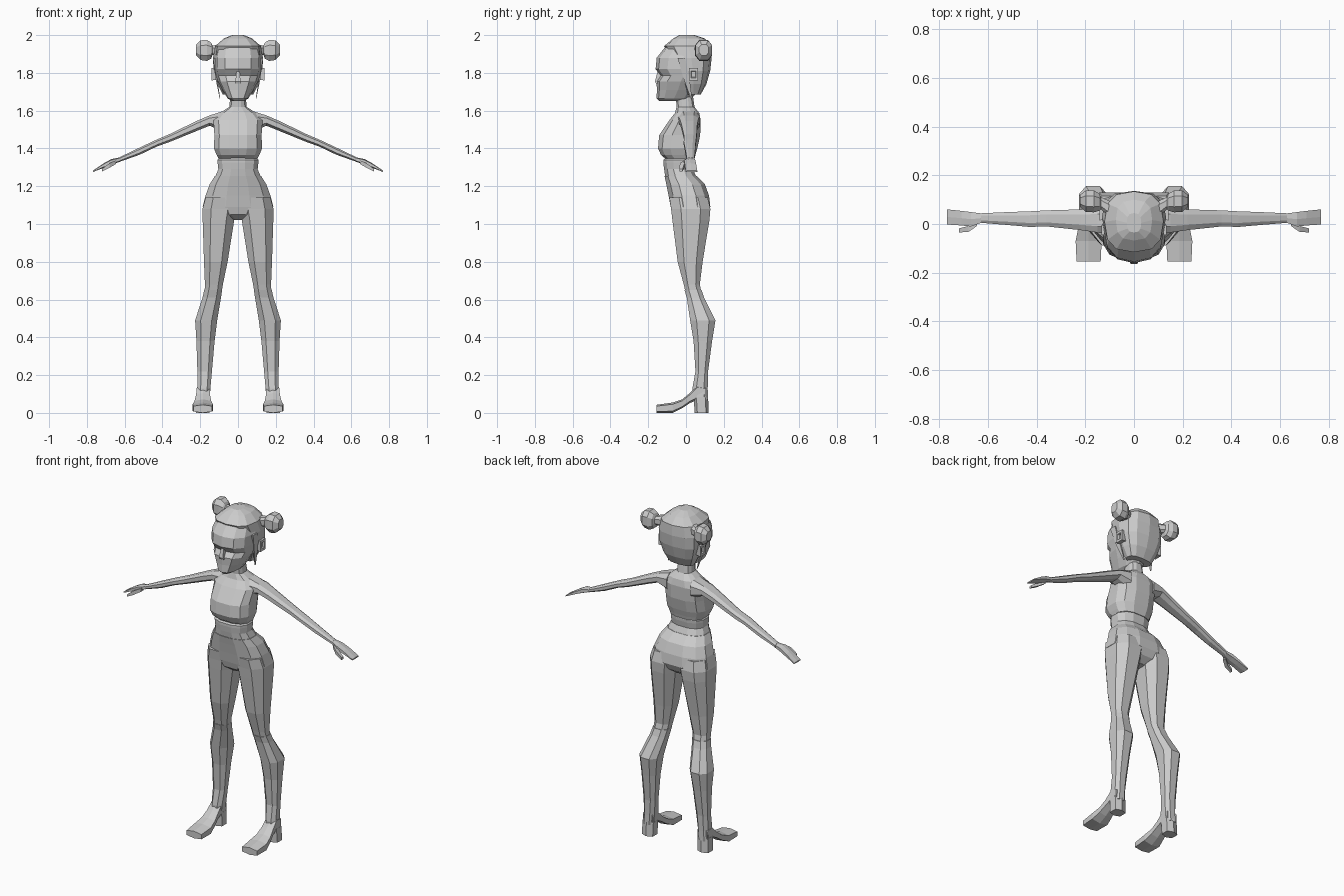
import bpy, bmesh, math


def loft(name, axis, rings, n=8, power=0.8, phase=0.5, mirror=False):
    """Skin n-sided sections. ring = (position on axis, a0, a1, b0, b1)."""
    unit = []
    for i in range(n):
        t = 2 * math.pi * (i + phase) / n
        c, s = math.cos(t), math.sin(t)
        unit.append((math.copysign(abs(c) ** power, c) if abs(c) > 1e-6 else 0,
                     math.copysign(abs(s) ** power, s) if abs(s) > 1e-6 else 0))
    ma, mb = max(u for u, v in unit), max(v for u, v in unit)
    bm = bmesh.new()
    loops = []
    for p, a0, a1, b0, b1 in rings:
        loop = []
        for u, v in unit:
            a = (a0 + a1) / 2 + u / ma * (a1 - a0) / 2
            b = (b0 + b1) / 2 + v / mb * (b1 - b0) / 2
            co = {'X': (p, a, b), 'Y': (a, p, b), 'Z': (a, b, p)}[axis]
            loop.append(bm.verts.new(co))
        loops.append(loop)
    for l0, l1 in zip(loops, loops[1:]):
        for i in range(n):
            j = (i + 1) % n
            bm.faces.new((l0[i], l0[j], l1[j], l1[i]))
    bm.faces.new(loops[0])
    bm.faces.new(loops[-1])
    bmesh.ops.recalc_face_normals(bm, faces=bm.faces)
    me = bpy.data.meshes.new(name)
    bm.to_mesh(me)
    bm.free()
    ob = bpy.data.objects.new(name, me)
    bpy.context.collection.objects.link(ob)
    if mirror:
        ob.modifiers.new("mirror", 'MIRROR').use_mirror_merge = False
    return ob


def body(name, rings, **kw):
    """Loft centred on x = 0. ring = (z, half width, y front, y back)."""
    return loft(name, 'Z', [(z, -w, w, f, b) for z, w, f, b in rings], **kw)


# Head with recessed eye line
body("head", [(1.65, .03, -.14, -.01), (1.665, .055, -.156, .03), (1.71, .082, -.154, .07),
              (1.755, .106, -.156, .1), (1.785, .117, -.135, .112), (1.82, .124, -.161, .12),
              (1.88, .125, -.155, .128), (1.94, .112, -.108, .128), (1.98, .07, -.06, .09),
              (1.995, .03, -.03, .04)], n=12, power=.85, phase=0)
loft("nose", 'Z', [(1.745, -.016, .016, -.16, -.12), (1.755, -.014, .014, -.164, -.12),
                   (1.81, -.008, .008, -.15, -.12)], n=4)

# Hair shell over the back of the head, side strands and buns
body("hair", [(1.685, .08, -.0, .078), (1.74, .108, -.03, .108), (1.81, .13, -.055, .128),
              (1.88, .132, -.08, .136), (1.942, .121, -.116, .134), (1.982, .075, -.068, .1),
              (2.0, .03, -.035, .045)], n=12, power=.75, phase=0)
loft("side_strand", 'Z', [(1.665, .094, .097, .025, .032), (1.76, .109, .117, -.01, .02),
                          (1.88, .122, .133, -.045, -.005)], n=4, mirror=True)
loft("hair_bun", 'X', [(.09, .02, .09, 1.88, 1.95), (.135, .06, .11, 1.895, 1.945),
                       (.142, .055, .125, 1.875, 1.96), (.165, .048, .138, 1.863, 1.975),
                       (.198, .05, .138, 1.868, 1.972), (.222, .07, .12, 1.893, 1.95)],
     n=8, mirror=True)
loft("ear", 'X', [(.10, .02, .06, 1.765, 1.825), (.141, .015, .064, 1.76, 1.825),
                  (.141, .027, .052, 1.774, 1.811), (.13, .03, .05, 1.778, 1.807)],
     n=4, mirror=True)

# Neck, chest and cropped top
body("neck_and_chest", [(1.69, .04, -.055, .035), (1.62, .046, -.05, .045),
                        (1.588, .095, -.058, .07), (1.55, .13, -.088, .078),
                        (1.47, .125, -.142, .075), (1.40, .127, -.148, .06),
                        (1.365, .113, -.132, .05), (1.345, .103, -.108, .045)], n=12, power=.75)
# Waist and trouser top
body("midriff", [(1.36, .09, -.1, .035), (1.34, .109, -.12, .043), (1.325, .108, -.12, .042),
                 (1.29, .104, -.116, .036), (1.24, .125, -.108, .06)], n=12, power=.8)
body("hips", [(1.255, .122, -.114, .055), (1.21, .15, -.104, .1), (1.15, .172, -.092, .122),
              (1.09, .187, -.081, .129), (1.05, .11, -.07, .11), (1.02, .03, -.03, .07)],
     n=12, power=.8)

# Legs: thigh to knee, then the boot shaft
loft("thigh", 'Z', [(1.14, .012, .172, -.088, .115), (1.08, .008, .188, -.079, .129),
                    (1.02, .02, .187, -.072, .124), (.8, .055, .18, -.044, .088),
                    (.68, .08, .175, -.012, .073), (.62, .09, .178, .002, .086)],
     n=8, mirror=True)
loft("boot_shaft", 'Z', [(.65, .084, .179, -.008, .083), (.61, .09, .188, .004, .096),
                         (.49, .11, .227, .022, .156), (.38, .124, .22, .04, .138),
                         (.22, .138, .215, .05, .117), (.13, .146, .215, .034, .115),
                         (.07, .15, .22, .035, .116)], n=8, mirror=True)
loft("foot", 'Y', [(-.155, .137, .236, 0, .043), (-.07, .133, .24, 0, .055),
                   (-.02, .142, .23, .025, .072), (.02, .148, .222, .052, .105),
                   (.06, .15, .218, .068, .15), (.105, .152, .216, .07, .14)],
     n=6, power=.6, mirror=True)
loft("heel", 'Z', [(0, .15, .222, .046, .12), (.085, .148, .22, .04, .117)],
     n=6, power=.7, mirror=True)

# Arms and hands
loft("arm", 'X', [(.08, -.045, .075, 1.49, 1.597), (.15, -.035, .067, 1.52, 1.575),
                  (.22, -.025, .06, 1.492, 1.545), (.36, -.01, .056, 1.435, 1.477),
                  (.43, -.012, .052, 1.41, 1.447), (.52, -.004, .049, 1.367, 1.405),
                  (.63, .005, .044, 1.328, 1.352)], n=8, mirror=True)
loft("hand", 'X', [(.625, .006, .043, 1.33, 1.353), (.67, -.01, .049, 1.314, 1.344),
                   (.71, -.006, .054, 1.298, 1.322), (.768, -.002, .06, 1.275, 1.283)],
     n=6, power=.6, mirror=True)
loft("thumb", 'X', [(.645, -.008, .015, 1.318, 1.338), (.68, -.032, -.008, 1.298, 1.322),
                    (.72, -.035, -.018, 1.278, 1.292)], n=4, mirror=True)
